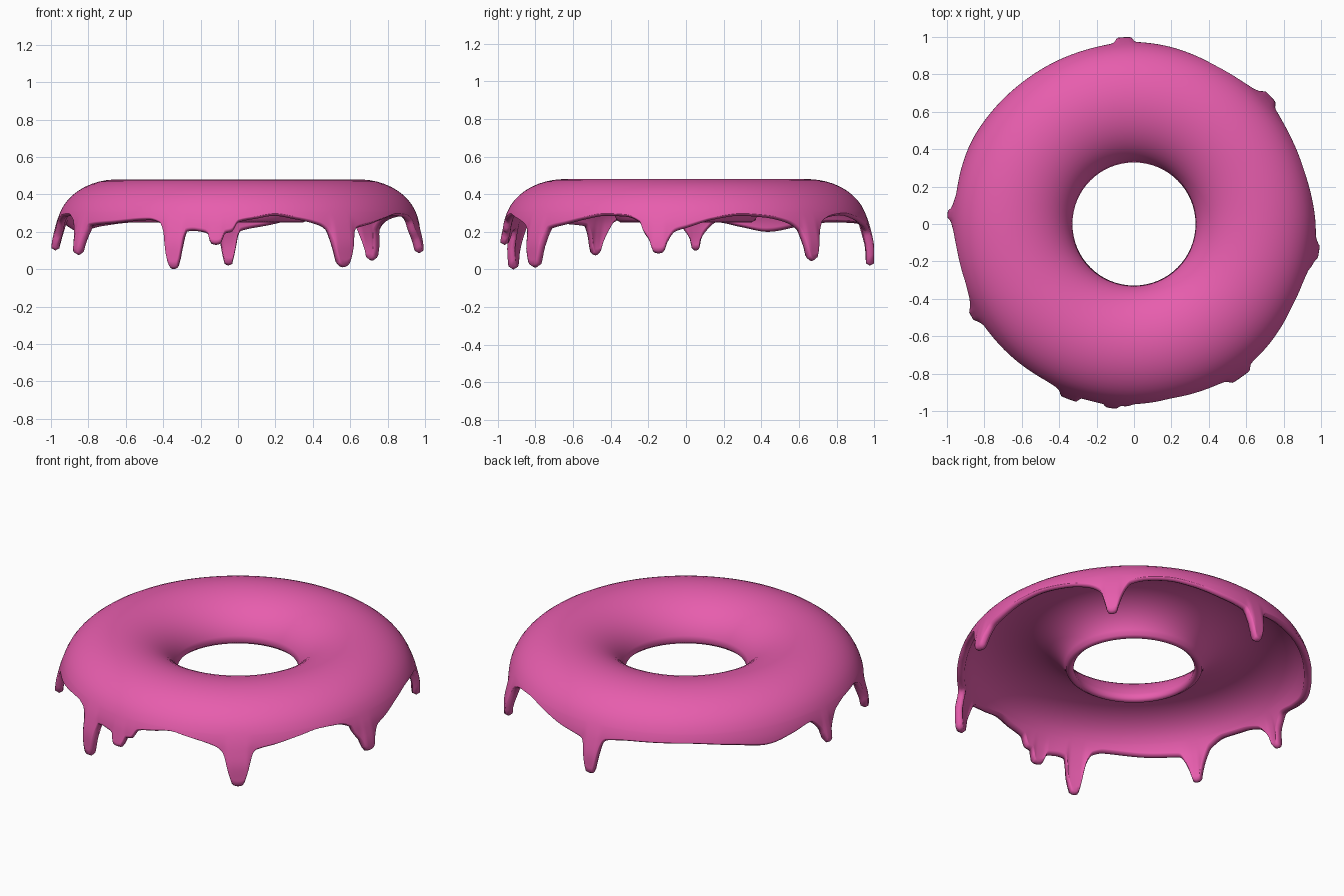
import bpy, bmesh, math

if "Cube" in bpy.data.objects:
    bpy.data.objects.remove(bpy.data.objects["Cube"])

R, A, B, ZC = 0.645, 0.32, 0.25, 0.23   # ring radius, section half width/height, section centre
TH = 0.042                              # icing thickness
COLS = 600

# drips: (angle, tip height, half width in degrees)
drips = [(43, .045, 4.0), (93, .02, 3.5), (177, .10, 3.2), (209.5, .075, 3.6),
         (249.5, .0, 3.8), (263, .13, 5.0), (305, .01, 5.0), (351.4, .085, 5.0)]
# wavy lower edge between the drips: (angle, height)
edge = [(0, .22), (9, .265), (18, .285), (27, .275), (34, .25), (49, .25), (55, .28),
        (62, .288), (70, .27), (80, .235), (88, .21), (98, .225), (108, .245),
        (125, .25), (140, .23), (153, .2), (162, .225), (170, .25), (183, .25),
        (190, .28), (198, .285), (204, .25), (214.5, .23), (226, .245), (240, .262),
        (244, .245), (255.5, .205), (270, .25), (276, .27), (282, .285), (288, .27),
        (297, .235), (311, .215), (318, .24), (325, .265), (333, .285), (340, .28),
        (345, .25)]
for a, tip, w in drips:
    edge.append((a, tip))
    for s in (-1, 1):
        edge += [(a + s * w * .33, tip + .008), (a + s * w * .55, tip + .06), (a + s * w, .2)]
edge.sort()
edge = [(a - 360, z) for a, z in edge[-3:]] + edge + [(a + 360, z) for a, z in edge[:3]]


def slope(i):
    """Monotone slope, so the edge curve never overshoots."""
    (x0, y0), (x1, y1), (x2, y2) = edge[i - 1:i + 2]
    d0, d1 = (y1 - y0) / (x1 - x0), (y2 - y1) / (x2 - x1)
    return 0 if d0 * d1 <= 0 else 2 * d0 * d1 / (d0 + d1)


def edge_height(a):
    i = max(k for k in range(1, len(edge) - 2) if edge[k][0] <= a)
    (x0, y0), (x1, y1) = edge[i], edge[i + 1]
    h = x1 - x0
    t = (a - x0) / h
    return ((1 + 2 * t) * (1 - t) ** 2 * y0 + t * (1 - t) ** 2 * h * slope(i)
            + t * t * (3 - 2 * t) * y1 + t * t * (t - 1) * h * slope(i + 1))


def layer(ze, inset):
    """Points (radius, z) from the hole rim over the top to the outer edge."""
    a, b = A - inset, B - inset
    pts = []
    n = 20
    z_split = 0.31
    t_end = math.asin((z_split - ZC) / b)
    t_start = math.pi - math.radians(9)
    for k in range(n):
        t = t_start + (t_end - t_start) * k / n
        pts.append((R + a * math.cos(t), ZC + b * math.sin(t)))
    depth = min(1, max(0, (.29 - ze) / .2))
    low = ze + .012
    for k in range(11):
        z = z_split + (low - z_split) * k / 10
        r = R + a * math.sqrt(max(0, 1 - (max(z - ZC, 0) / b) ** 2))
        u = min(1, max(0, (.31 - z) / .2))
        r += (.008 + .027 * depth) * u * u * (3 - 2 * u)
        pts.append((r, z))
    return pts


# icing: closed cross-section swept round the ring with a varying lower edge
bm = bmesh.new()
rings = []
for c in range(COLS):
    deg = 360 * c / COLS
    ze = edge_height(deg)
    out, inn = layer(ze, 0), layer(ze, TH)
    tip = ((out[-1][0] + inn[-1][0]) / 2, ze)
    rim = ((out[0][0] + inn[0][0]) / 2, min(out[0][1], inn[0][1]) - .012)
    t = math.radians(deg)
    rings.append([bm.verts.new((r * math.cos(t), r * math.sin(t), z))
                  for r, z in out + [tip] + inn[::-1] + [rim]])
for c in range(COLS):
    p, q = rings[c], rings[(c + 1) % COLS]
    for k in range(len(p)):
        j = (k + 1) % len(p)
        bm.faces.new((p[k], p[j], q[j], q[k]))
bmesh.ops.recalc_face_normals(bm, faces=bm.faces)
for f in bm.faces:
    f.smooth = True
me = bpy.data.meshes.new("icing")
bm.to_mesh(me)
bm.free()
icing = bpy.data.objects.new("icing", me)
bpy.context.collection.objects.link(icing)

mat = bpy.data.materials.new("pink_icing")
mat.diffuse_color = (0.8, 0.11, 0.42, 1)
mat.use_nodes = True
mat.node_tree.nodes["Principled BSDF"].inputs["Base Color"].default_value = mat.diffuse_color
me.materials.append(mat)
